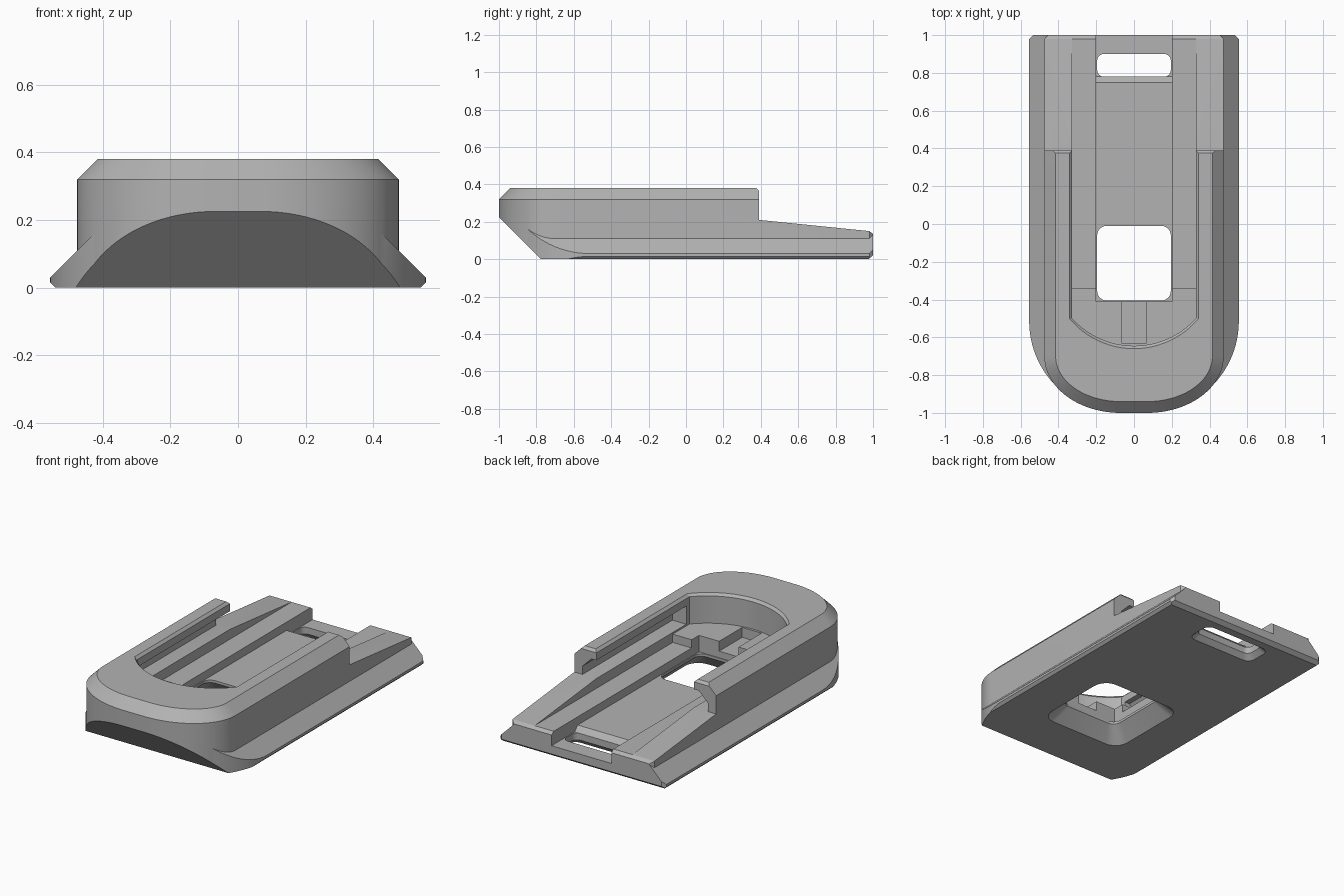
import bpy, bmesh, math

if "Cube" in bpy.data.objects:
    bpy.data.objects.remove(bpy.data.objects["Cube"])

grey = bpy.data.materials.new("mid_grey")
grey.diffuse_color = (0.45, 0.45, 0.45, 1)
grey.use_nodes = True
grey.node_tree.nodes["Principled BSDF"].inputs["Base Color"].default_value = grey.diffuse_color


def make(name, loops):
    """Skin a stack of equal-length 3D loops into a closed solid."""
    bm = bmesh.new()
    rings = [[bm.verts.new(p) for p in loop] for loop in loops]
    n = len(rings[0])
    for a, b in zip(rings, rings[1:]):
        for i in range(n):
            j = (i + 1) % n
            bm.faces.new((a[i], a[j], b[j], b[i]))
    bm.faces.new(rings[0][::-1])
    bm.faces.new(rings[-1])
    bmesh.ops.recalc_face_normals(bm, faces=bm.faces)
    me = bpy.data.meshes.new(name)
    bm.to_mesh(me)
    bm.free()
    me.materials.append(grey)
    ob = bpy.data.objects.new(name, me)
    bpy.context.collection.objects.link(ob)
    return ob


def stack(name, layers):
    """Layers of (plan outline, z)."""
    return make(name, [[(x, y, z) for x, y in pts] for pts, z in layers])


def along_x(name, yz, w):
    return make(name, [[(x, y, z) for y, z in yz] for x in (-w, w)])


def along_y(name, xz, y0, y1):
    return make(name, [[(x, y, z) for x, z in xz] for y in (y0, y1)])


def box(name, x0, x1, y0, y1, z0, z1):
    return along_y(name, [(x0, z0), (x1, z0), (x1, z1), (x0, z1)], y0, y1)


def boolean(ob, tool, op):
    m = ob.modifiers.new("bool", 'BOOLEAN')
    m.operation, m.solver, m.object = op, 'EXACT', tool
    bpy.context.view_layer.objects.active = ob
    bpy.ops.object.modifier_apply(modifier=m.name)
    bpy.data.objects.remove(tool)


def outline(hw, cx, rx, ry, front, back, n=24):
    """Plan with straight sides, rounded front corners, clipped back corners."""
    right = [(hw - 0.02, back), (hw, back - 0.02)]
    for i in range(n + 1):
        a = math.pi / 2 * i / n
        right.append((cx + rx * math.cos(a), front + ry - ry * math.sin(a)))
    return right + [(-x, y) for x, y in reversed(right)]


def rounded_rect(w, y0, y1, r, n=6):
    pts = []
    for sx, yc, a0 in ((w - r, y1 - r, 0), (r - w, y1 - r, 90),
                       (r - w, y0 + r, 180), (w - r, y0 + r, 270)):
        for i in range(n + 1):
            a = math.radians(a0 + 90 * i / n)
            pts.append((sx + r * math.cos(a), yc + r * math.sin(a)))
    return pts


def pocket_plan(w, tip, n=24):
    """Straight-sided pocket ending in a shallow arc at the front."""
    sag = -0.5 - tip
    R = (w * w + sag * sag) / (2 * sag)
    half = math.asin(w / R)
    arc = []
    for i in range(n + 1):
        a = -half + 2 * half * i / n
        arc.append((R * math.sin(a), tip + R - R * math.cos(a)))
    return arc + [(w, 1.1), (-w, 1.1)]


# Main body with chamfered upper rim
full = outline(0.475, 0.07, 0.405, 0.30, -1.0, 1.0)
rim = outline(0.415, 0.07, 0.345, 0.24, -0.94, 1.0)
plate = stack("base_plate", [(full, 0), (full, 0.32), (rim, 0.38)])

# Side flanges with 45 degree upper slope, trimmed to the rounded plan
half = [(0.54, 0), (0.555, 0.015), (0.555, 0.03), (0.37, 0.215)]
flange = along_y("flange", half + [(-x, z) for x, z in reversed(half)], -1.1, 1.1)
plan = outline(0.555, 0.07, 0.485, 0.485, -1.0, 1.0)
boolean(flange, stack("flange_trim", [(plan, -0.1), (plan, 0.6)]), 'INTERSECT')
boolean(plate, flange, 'UNION')

cutters = [
    # sloping underside at the front
    along_x("front_cut", [(-1.3, -0.52), (-0.68, -0.1), (-0.775, 0),
                          (-1.0, 0.225), (-1.3, 0.525)], 1),
    # lowered, sloping rear deck behind the side walls
    along_x("rear_cut", [(0.39, 0.21), (0.39, 0.365), (0.375, 0.38), (0.375, 0.6),
                         (1.2, 0.6), (1.2, 0.135), (1.0, 0.135), (0.98, 0.15)], 1),
    # small chamfer under the rear edge
    along_x("rear_chamfer", [(0.975, 0), (1.0, 0.02), (1.1, 0.1), (1.1, -0.1),
                             (0.975, -0.1)], 1),
    # pocket down to the front shelf
    stack("pocket", [(pocket_plan(0.327, -0.645), 0.20),
                     (pocket_plan(0.327, -0.645), 0.365),
                     (pocket_plan(0.342, -0.66), 0.38),
                     (pocket_plan(0.342, -0.66), 0.6)]),
    # pocket down to the rails
    box("rail_level", -0.327, 0.327, -0.34, 1.1, 0.15, 0.5),
    # central channel with a step at the rear
    along_x("channel", [(-0.41, 0.1), (0.75, 0.1), (0.78, 0.07), (1.1, 0.07),
                        (1.1, 0.5), (-0.41, 0.5)], 0.2),
    # notch in the shelf
    box("notch", -0.065, 0.065, -0.63, -0.38, 0.14, 0.5),
    # large window, flared underneath
    stack("window", [(rounded_rect(0.29, -0.49, 0.08, 0.09), -0.01),
                     (rounded_rect(0.195, -0.405, -0.01, 0.05), 0.085),
                     (rounded_rect(0.195, -0.405, -0.01, 0.05), 0.3)]),
    # rear slot, flared underneath
    stack("slot", [(rounded_rect(0.235, 0.745, 0.935, 0.05), -0.01),
                   (rounded_rect(0.195, 0.78, 0.9, 0.035), 0.03),
                   (rounded_rect(0.195, 0.78, 0.9, 0.035), 0.3)]),
]
# undercut grooves beneath the lips of the side walls
for s in (-1, 1):
    xz = [(0.3, 0.21), (0.42, 0.21), (0.42, 0.26), (0.36, 0.32), (0.3, 0.32)]
    cutters.append(along_y("groove", [(s * x, z) for x, z in xz], -0.47, 0.5))

for c in cutters:
    boolean(plate, c, 'DIFFERENCE')

bpy.ops.object.select_all(action='DESELECT')
plate.select_set(True)
bpy.context.view_layer.objects.active = plate
bpy.ops.object.shade_smooth_by_angle(angle=math.radians(25))
